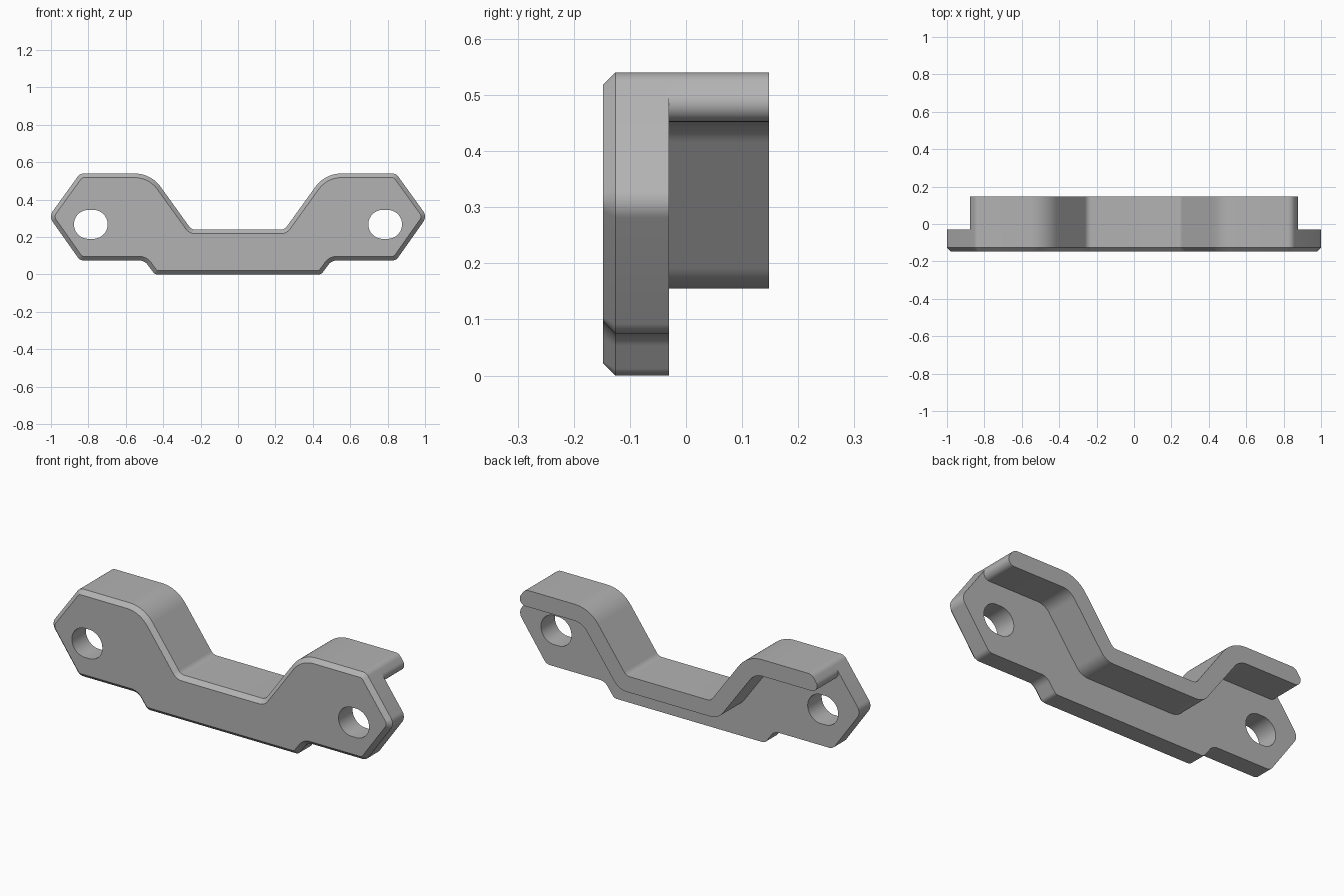
import bpy
import bmesh
import math
from mathutils import Vector

default = bpy.data.objects.get("Cube")
if default:
    bpy.data.objects.remove(default, do_unlink=True)

FRONT, BACK, PLATE_BACK, CHAMFER = -0.148, 0.148, -0.03, 0.022

grey = bpy.data.materials.new("plain grey")
grey.use_nodes = True
colour = (0.45, 0.45, 0.45, 1)
grey.diffuse_color = colour
grey.node_tree.nodes["Principled BSDF"].inputs["Base Color"].default_value = colour


def rounded(half, steps=10):
    """Mirror a half profile of (x, z, radius) corners and fillet each corner."""
    corners = half + [(-x, z, r) for x, z, r in reversed(half)]
    out = []
    for i, (x, z, r) in enumerate(corners):
        p = Vector((x, z))
        a = (Vector(corners[i - 1][:2]) - p).normalized()
        b = (Vector(corners[(i + 1) % len(corners)][:2]) - p).normalized()
        half_angle = a.angle(b) / 2
        centre = p + (a + b).normalized() * r / math.sin(half_angle)
        tangent = r / math.tan(half_angle)
        start, end = p + a * tangent - centre, p + b * tangent - centre
        turn = math.atan2(start.x * end.y - start.y * end.x, start.dot(end))
        for k in range(steps + 1):
            t = turn * k / steps
            c, s = math.cos(t), math.sin(t)
            out.append(centre + Vector((start.x * c - start.y * s,
                                        start.x * s + start.y * c)))
    return out


def inset(points, amount):
    """Offset a counter-clockwise outline inwards with mitred corners."""
    out = []
    for i, p in enumerate(points):
        d1 = (p - points[i - 1]).normalized()
        d2 = (points[(i + 1) % len(points)] - p).normalized()
        n1, n2 = Vector((-d1.y, d1.x)), Vector((-d2.y, d2.x))
        out.append(p + (n1 + n2) * amount / (1 + n1.dot(n2)))
    return out


def loft(name, sections):
    """Skin a solid through (outline, y) sections from front to back."""
    bm = bmesh.new()
    rings = [[bm.verts.new((p.x, y, p.y)) for p in pts] for pts, y in sections]
    bm.faces.new(rings[0])
    bm.faces.new(rings[-1][::-1])
    for a, b in zip(rings, rings[1:]):
        for i in range(len(a)):
            bm.faces.new((a[i - 1], b[i - 1], b[i], a[i]))
    bmesh.ops.recalc_face_normals(bm, faces=bm.faces)
    mesh = bpy.data.meshes.new(name)
    bm.to_mesh(mesh)
    bm.free()
    mesh.materials.append(grey)
    obj = bpy.data.objects.new(name, mesh)
    bpy.context.collection.objects.link(obj)
    return obj


def select(obj):
    bpy.ops.object.select_all(action="DESELECT")
    obj.select_set(True)
    bpy.context.view_layer.objects.active = obj


# Upper edge shared by the plate and the flange, from the wing to the valley
upper_edge = [(0.845, 0.54, 0.04), (0.465, 0.54, 0.17), (0.249, 0.24, 0.04)]

# Front plate with a chamfered front rim
plate_outline = rounded([(0.445, 0, 0.03), (0.50, 0.075, 0.055),
                         (0.845, 0.075, 0.04), (1.011, 0.31, 0.05)] + upper_edge)
plate = loft("front_plate", [(inset(plate_outline, CHAMFER), FRONT),
                             (plate_outline, FRONT + CHAMFER),
                             (plate_outline, PLATE_BACK)])

# Slotted screw holes, one in each wing
for side in (-1, 1):
    slot = []
    for k in range(48):
        t = 2 * math.pi * (k + 0.5) / 48
        shift = math.copysign(0.0125, math.cos(t))
        slot.append(Vector((side * 0.787 + shift + 0.0775 * math.cos(t),
                            0.268 + 0.0775 * math.sin(t))))
    cutter = loft("hole_cutter", [(slot, -0.3), (slot, 0.1)])
    cutter.hide_render = True
    select(plate)
    cut = plate.modifiers.new("screw hole", "BOOLEAN")
    cut.operation, cut.solver, cut.object = "DIFFERENCE", "EXACT", cutter
    bpy.ops.object.modifier_apply(modifier=cut.name)
    bpy.data.objects.remove(cutter, do_unlink=True)

# Rear flange that follows the upper edge, with rounded free ends
flange_outline = rounded([(0.293, 0.155, 0.09), (0.509, 0.452, 0.09),
                          (0.909, 0.452, 0.033)] + upper_edge)
flange = loft("rear_flange", [(flange_outline, PLATE_BACK), (flange_outline, BACK)])

for part in (plate, flange):
    select(part)
    bpy.ops.object.shade_smooth_by_angle(angle=math.radians(30))
